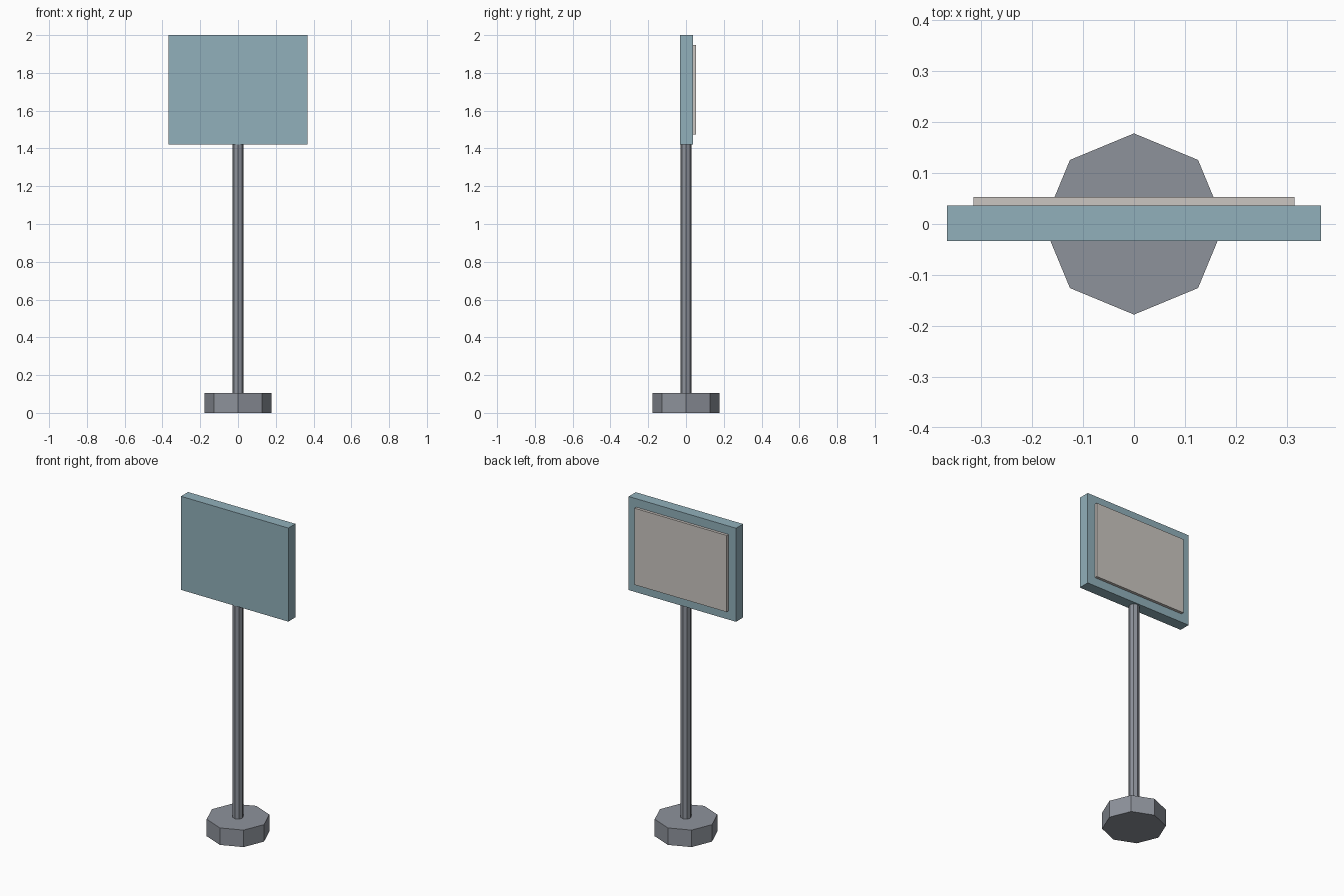
import bpy
import math

if "Cube" in bpy.data.objects:
    bpy.data.objects.remove(bpy.data.objects["Cube"])


def material(name, rgb):
    m = bpy.data.materials.new(name)
    m.diffuse_color = (*rgb, 1.0)
    m.use_nodes = True
    m.node_tree.nodes["Principled BSDF"].inputs["Base Color"].default_value = m.diffuse_color
    return m


metal = material("grey_metal", (0.27, 0.29, 0.33))
blue = material("dusty_blue", (0.285, 0.435, 0.495))
cream = material("pale_cream", (0.60, 0.565, 0.535))


def octagon(name, radius, z0, z1, mat):
    # Eight-sided prism with corners on the x and y axes
    bpy.ops.mesh.primitive_cylinder_add(vertices=8, radius=radius, depth=z1 - z0,
                                        location=(0, 0, (z0 + z1) / 2))
    ob = bpy.context.object
    ob.name = name
    ob.data.materials.append(mat)


def box(name, half_x, y0, y1, z0, z1, mat):
    bpy.ops.mesh.primitive_cube_add(size=1, location=(0, (y0 + y1) / 2, (z0 + z1) / 2))
    ob = bpy.context.object
    ob.name = name
    ob.scale = (half_x * 2, y1 - y0, z1 - z0)
    bpy.ops.object.transform_apply(location=False, rotation=False, scale=True)
    ob.data.materials.append(mat)


# Stand
octagon("base", 0.178, 0.0, 0.105, metal)
octagon("pole", 0.03, 0.10, 1.43, metal)

# Sign board with a raised panel on the back
box("sign_board", 0.367, -0.033, 0.036, 1.422, 2.0, blue)
box("sign_panel", 0.315, 0.030, 0.053, 1.475, 1.948, cream)
